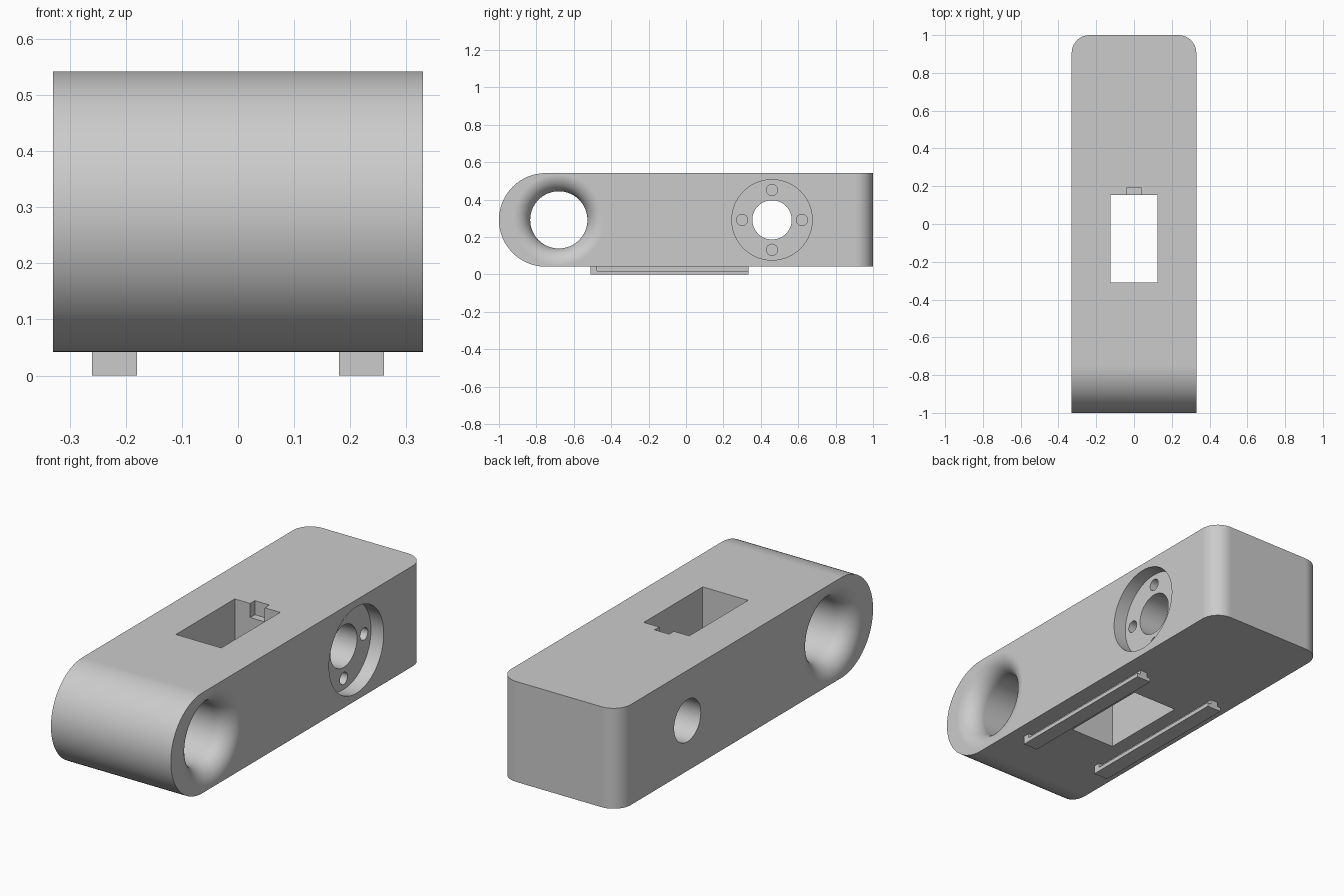
import bpy, bmesh, math
from mathutils import Matrix

if "Cube" in bpy.data.objects:
    bpy.data.objects.remove(bpy.data.objects["Cube"], do_unlink=True)

grey = bpy.data.materials.new("plain_grey")
grey.use_nodes = True
colour = (0.6, 0.6, 0.6, 1)
grey.diffuse_color = colour
grey.node_tree.nodes["Principled BSDF"].inputs["Base Color"].default_value = colour

HALF, BASE, TOP = 0.33, 0.042, 0.542
MID = (BASE + TOP) / 2


def make(name, bm):
    bmesh.ops.recalc_face_normals(bm, faces=bm.faces[:])
    mesh = bpy.data.meshes.new(name)
    bm.to_mesh(mesh)
    bm.free()
    mesh.materials.append(grey)
    obj = bpy.data.objects.new(name, mesh)
    bpy.context.collection.objects.link(obj)
    return obj


def add_box(bm, x0, x1, y0, y1, z0, z1):
    m = Matrix.Translation(((x0 + x1) / 2, (y0 + y1) / 2, (z0 + z1) / 2))
    bmesh.ops.create_cube(bm, size=1, matrix=m @ Matrix.Diagonal((x1 - x0, y1 - y0, z1 - z0, 1)))


def box(name, *size):
    bm = bmesh.new()
    add_box(bm, *size)
    return make(name, bm)


def extrude_x(name, outline, x0, x1):
    """Solid from a closed (y, z) outline."""
    bm = bmesh.new()
    face = bm.faces.new([bm.verts.new((x0, y, z)) for y, z in outline])
    ext = bmesh.ops.extrude_face_region(bm, geom=[face])
    bmesh.ops.translate(bm, vec=(x1 - x0, 0, 0),
                        verts=[g for g in ext["geom"] if isinstance(g, bmesh.types.BMVert)])
    return make(name, bm)


def lathe_x(name, profile, y, z, segments=64):
    """Solid of revolution about an x axis from (x, radius) points."""
    bm = bmesh.new()
    rings = []
    for x, r in profile:
        rings.append([bm.verts.new((x, y + r * math.cos(a), z + r * math.sin(a)))
                      for a in (math.tau * i / segments for i in range(segments))])
    for a, b in zip(rings, rings[1:]):
        for i in range(segments):
            j = (i + 1) % segments
            bm.faces.new((a[i], a[j], b[j], b[i]))
    bm.faces.new(rings[0])
    bm.faces.new(rings[-1])
    return make(name, bm)


# Body: bar with a half-round front and rounded upright back corners
R = (TOP - BASE) / 2
outline = [(1, BASE), (1, TOP)]
for i in range(49):
    a = math.pi / 2 + math.pi * i / 48
    outline.append((-1 + R + R * math.cos(a), MID + R * math.sin(a)))
body = extrude_x("body", outline, -HALF, HALF)
bm = bmesh.new()
bm.from_mesh(body.data)
corners = [e for e in bm.edges if all(v.co.y > 0.99 for v in e.verts)
           and abs(e.verts[0].co.x - e.verts[1].co.x) < 0.01]
bmesh.ops.bevel(bm, geom=corners, offset=0.095, segments=12, profile=0.5, affect='EDGES')
bm.to_mesh(body.data)
bm.free()

# Front bore, flared at both mouths
bore, flare = 0.153, 0.09
half = [(HALF + 0.03, bore + flare)]
for i in range(13):
    a = math.pi / 2 * i / 12
    half.append((HALF - flare + flare * math.cos(a), bore + flare - flare * math.sin(a)))
cutters = [lathe_x("front_bore_cutter", half + [(-x, r) for x, r in reversed(half)], -0.68, MID)]

# Rear bore with a recess and four screw holes on the left side
floor = HALF - 0.07
cutters.append(lathe_x("rear_bore_cutter", [(-0.4, 0.105), (floor, 0.105), (floor, 0.215), (0.4, 0.215)],
                       0.46, MID))
for i in range(4):
    a = i * math.pi / 2
    cutters.append(lathe_x("screw_hole_cutter", [(floor - 0.1, 0.03), (floor + 0.02, 0.03)],
                           0.46 + 0.16 * math.cos(a), MID + 0.16 * math.sin(a), 24))

# Upright window and its shallow notch
cutters.append(box("window_cutter", -0.125, 0.125, -0.31, 0.153, -0.1, 0.7))
cutters.append(box("notch_cutter", -0.04, 0.04, 0.1, 0.19, TOP - 0.07, 0.7))

for cutter in cutters:
    mod = body.modifiers.new("cut", 'BOOLEAN')
    mod.operation, mod.solver, mod.object = 'DIFFERENCE', 'EXACT', cutter
    bpy.context.view_layer.objects.active = body
    bpy.ops.object.modifier_apply(modifier=mod.name)
    bpy.data.objects.remove(cutter, do_unlink=True)

bpy.ops.object.select_all(action='DESELECT')
body.select_set(True)
bpy.context.view_layer.objects.active = body
bpy.ops.object.shade_smooth_by_angle(angle=math.radians(30))
body.modifiers.new("even_normals", 'WEIGHTED_NORMAL').keep_sharp = True

# Two T-shaped rails underneath, each with a stop block in front
for side, name in ((-1, "right_rail"), (1, "left_rail")):
    x = side * 0.22
    bm = bmesh.new()
    add_box(bm, x - 0.04, x + 0.04, -0.51, -0.475, 0, BASE)
    add_box(bm, x - 0.04, x + 0.04, -0.475, 0.335, 0, 0.02)
    add_box(bm, x - 0.02, x + 0.02, -0.475, 0.335, 0.02, BASE)
    make(name, bm)
